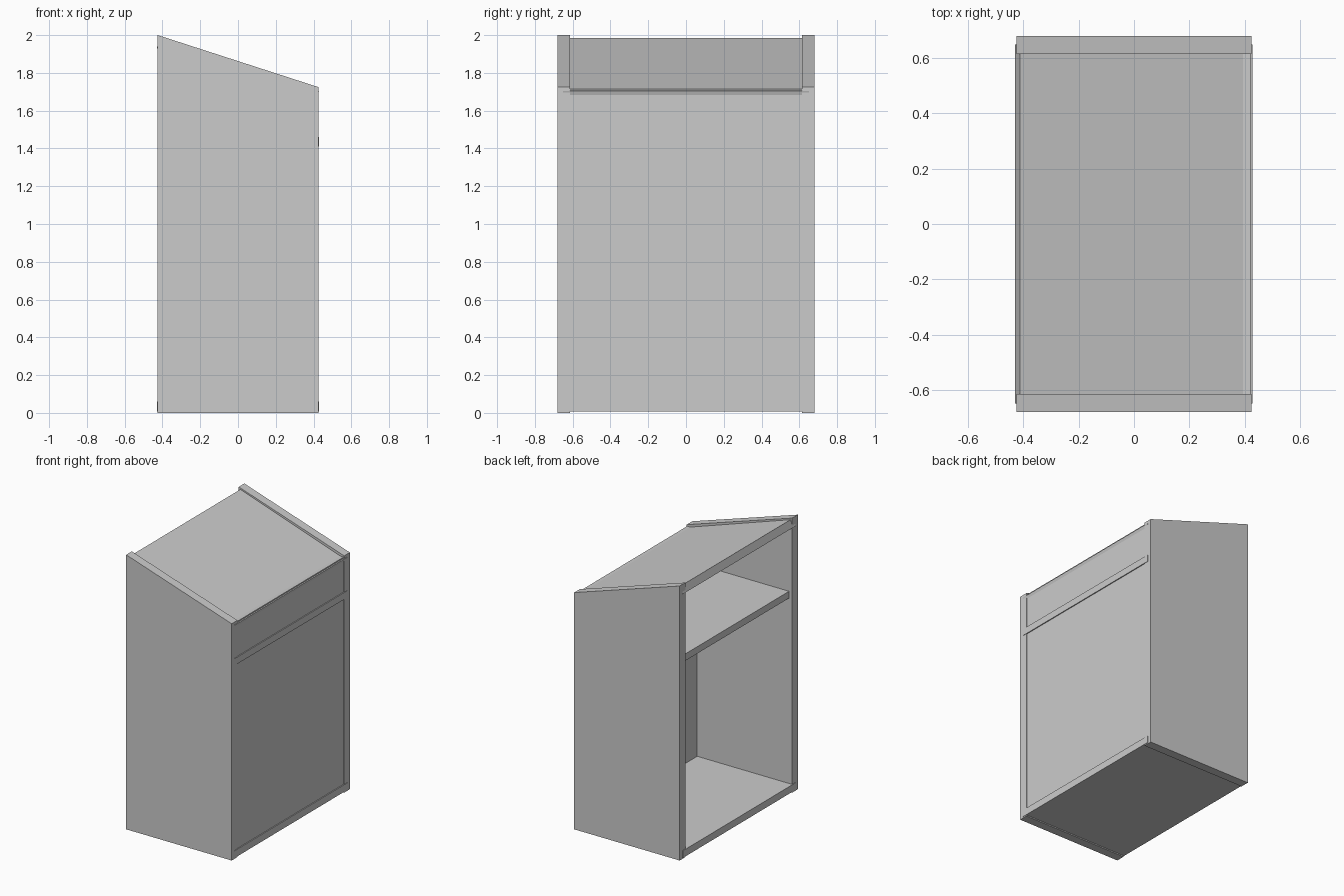
import bpy, bmesh

if "Cube" in bpy.data.objects:
    bpy.data.objects.remove(bpy.data.objects["Cube"])


def board(name, profile, y0, y1):
    """Extrude an (x, z) side profile from y0 to y1."""
    bm = bmesh.new()
    face = bm.faces.new([bm.verts.new((x, y0, z)) for x, z in profile])
    ext = bmesh.ops.extrude_face_region(bm, geom=[face])
    moved = [v for v in ext["geom"] if isinstance(v, bmesh.types.BMVert)]
    bmesh.ops.translate(bm, verts=moved, vec=(0, y1 - y0, 0))
    bmesh.ops.recalc_face_normals(bm, faces=bm.faces)
    mesh = bpy.data.meshes.new(name)
    bm.to_mesh(mesh)
    bm.free()
    obj = bpy.data.objects.new(name, mesh)
    bpy.context.collection.objects.link(obj)
    return obj


def rect(x0, x1, z0, z1):
    return [(x0, z0), (x1, z0), (x1, z1), (x0, z1)]


HALF = 0.68      # outer half width
INNER = 0.615    # inner face of the side panels
TONGUE = 0.65    # boards are let into the sides this far

# Side panels with a sloping top
side = [(-0.425, 0), (0.425, 0), (0.425, 1.725), (-0.425, 2.0)]
board("side_panel_front", side, -HALF, -INNER)
board("side_panel_back", side, INNER, HALF)

# Floor and shelf, let into the sides
board("floor_board", rect(-0.429, 0.428, 0.008, 0.06), -TONGUE, TONGUE)
board("shelf", rect(-0.40, 0.428, 1.41, 1.46), -TONGUE, TONGUE)

# Sloping roof with square-cut ends
roof = [(-0.412, 1.985), (0.428, 1.704), (0.410, 1.650), (-0.430, 1.931)]
board("roof_board", roof, -TONGUE, TONGUE)

# Closing panel on the low side
board("closing_panel", rect(0.34, 0.421, 0.01, 1.715), -TONGUE, TONGUE)
